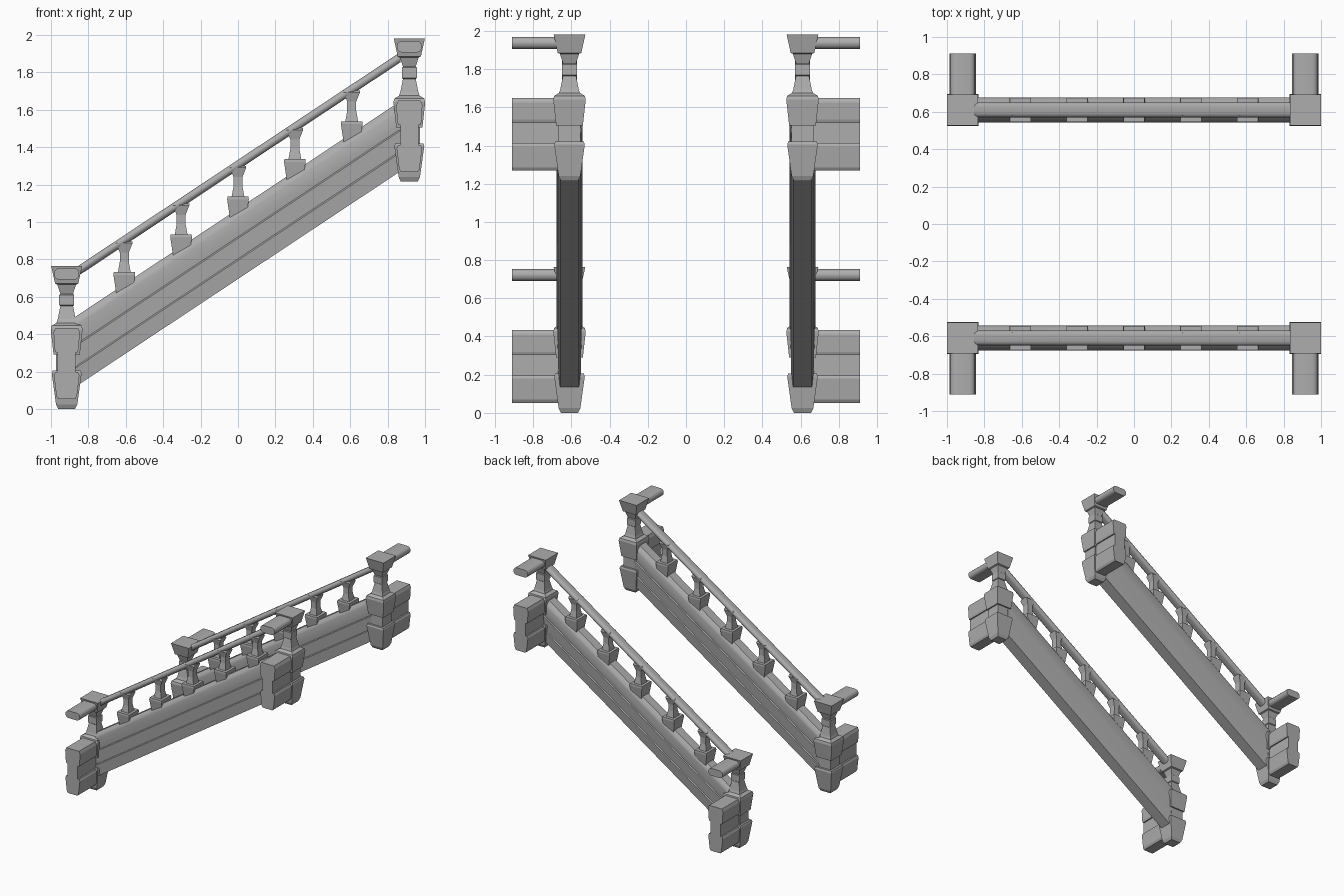
import bpy, bmesh, math
from mathutils import Vector

if "Cube" in bpy.data.objects:
    bpy.data.objects.remove(bpy.data.objects["Cube"])

PX, PY, RISE = 0.916, 0.61, 1.215     # post centres and climb between posts
SLOPE = RISE / (2 * PX)

stone = bpy.data.materials.new("grey_stone")
stone.use_nodes = True
stone.diffuse_color = (0.42, 0.42, 0.42, 1)
stone.node_tree.nodes["Principled BSDF"].inputs["Base Color"].default_value = (0.42, 0.42, 0.42, 1)


def loft(name, rings, smooth=0):
    """Skin a stack of matching rings and cap both ends."""
    bm = bmesh.new()
    loops = [[bm.verts.new(p) for p in ring] for ring in rings]
    for a, b in zip(loops, loops[1:]):
        for i in range(len(a)):
            j = (i + 1) % len(a)
            bm.faces.new((a[i], a[j], b[j], b[i]))
    bm.faces.new(loops[0])
    bm.faces.new(loops[-1])
    bmesh.ops.recalc_face_normals(bm, faces=bm.faces)
    mesh = bpy.data.meshes.new(name)
    bm.to_mesh(mesh)
    bm.free()
    mesh.materials.append(stone)
    obj = bpy.data.objects.new(name, mesh)
    bpy.context.collection.objects.link(obj)
    if smooth:
        bpy.ops.object.select_all(action="DESELECT")
        obj.select_set(True)
        bpy.context.view_layer.objects.active = obj
        bpy.ops.object.shade_smooth_by_angle(angle=math.radians(smooth))
    return obj


def square_stack(name, x, y, z, profile):
    """Square tapered column from (height, half width x, half width y)."""
    loft(name, [[(x + sx * wx, y + sy * wy, z + h)
                 for sx, sy in ((-1, -1), (1, -1), (1, 1), (-1, 1))]
                for h, wx, wy in profile])


def mirrored(profile):
    """Closed symmetric outline from (half width, height) points."""
    return [(w, h) for w, h in profile] + [(-w, h) for w, h in reversed(profile)]


def sweep(name, outline, start, end, smooth=0):
    """Sweep an outline of (side, height) between two points, ends kept vertical."""
    start, end = Vector(start), Vector(end)
    side = Vector((1, 0, 0)) if abs(end.y - start.y) > 0.01 else Vector((0, 1, 0))
    loft(name, [[p + side * u + Vector((0, 0, v)) for u, v in outline]
                for p in (start, end)], smooth)


def rounded(w, h, r, steps=3):
    """Rounded rectangle outline."""
    points = []
    for k, (sx, sy) in enumerate(((1, 1), (-1, 1), (-1, -1), (1, -1))):
        for i in range(steps + 1):
            a = math.pi / 2 * (k + i / steps)
            points.append((sx * (w - r) + r * math.cos(a), sy * (h - r) + r * math.sin(a)))
    return points


POST = [(h, w, w) for h, w in (
    (0, .045), (.025, .057), (.19, .08), (.205, .075), (.205, .058), (.29, .058),
    (.29, .07), (.425, .085), (.445, .08), (.46, .055), (.48, .048), (.55, .034),
    (.555, .04), (.61, .04), (.615, .034), (.665, .05), (.67, .062), (.765, .083))]

BALUSTER = [(1.0, .04, .05), (1.12, .058, .066), (1.135, .056, .064), (1.135, .034, .038),
            (1.19, .024, .028), (1.24, .024, .028), (1.29, .044, .04), (1.32, .044, .03)]

# stepped stone block outline of the wall stubs beside the posts
STUB = mirrored([(.045, .053), (.055, .07), (.068, .18), (.06, .197), (.048, .197),
                 (.048, .303), (.058, .303), (.064, .32), (.07, .41), (.06, .434)])

# three tapered courses of the sloping wall, heights at mid span
WALL = mirrored([(.05, .695), (.061, .795), (.054, .803), (.063, .912), (.056, .92),
                 (.067, 1.02), (.06, 1.045), (.038, 1.07)])

for side_name, s in (("front", -1), ("back", 1)):
    y = s * PY
    for end_name, e in (("right", -1), ("left", 1)):
        x, z = e * PX, (RISE if e > 0 else 0)
        label = f"{side_name}_{end_name}"
        square_stack(label + "_post", x, y, z, POST)
        sweep(label + "_wall_stub", STUB, (x, y, z), (x, s * .912, z))
        sweep(label + "_rail_stub", rounded(.067, .031, .028), (x, y, z + .722),
              (x, s * .912, z + .722), 40)

    # sloping wall and handrail between the posts
    w = .87
    sweep(side_name + "_sloping_wall", WALL, (-w, y, -w * SLOPE), (w, y, w * SLOPE), 30)
    sweep(side_name + "_handrail", rounded(.04, .027, .024),
          (-w, y, 1.305 - w * SLOPE), (w, y, 1.305 + w * SLOPE), 40)

    for i in range(5):
        x = (i - 2) * .304
        square_stack(f"{side_name}_baluster_{i + 1}", x, y, x * SLOPE,
                     [(h - (.02 if h > 1.3 else 0), wx, wy) for h, wx, wy in BALUSTER])
